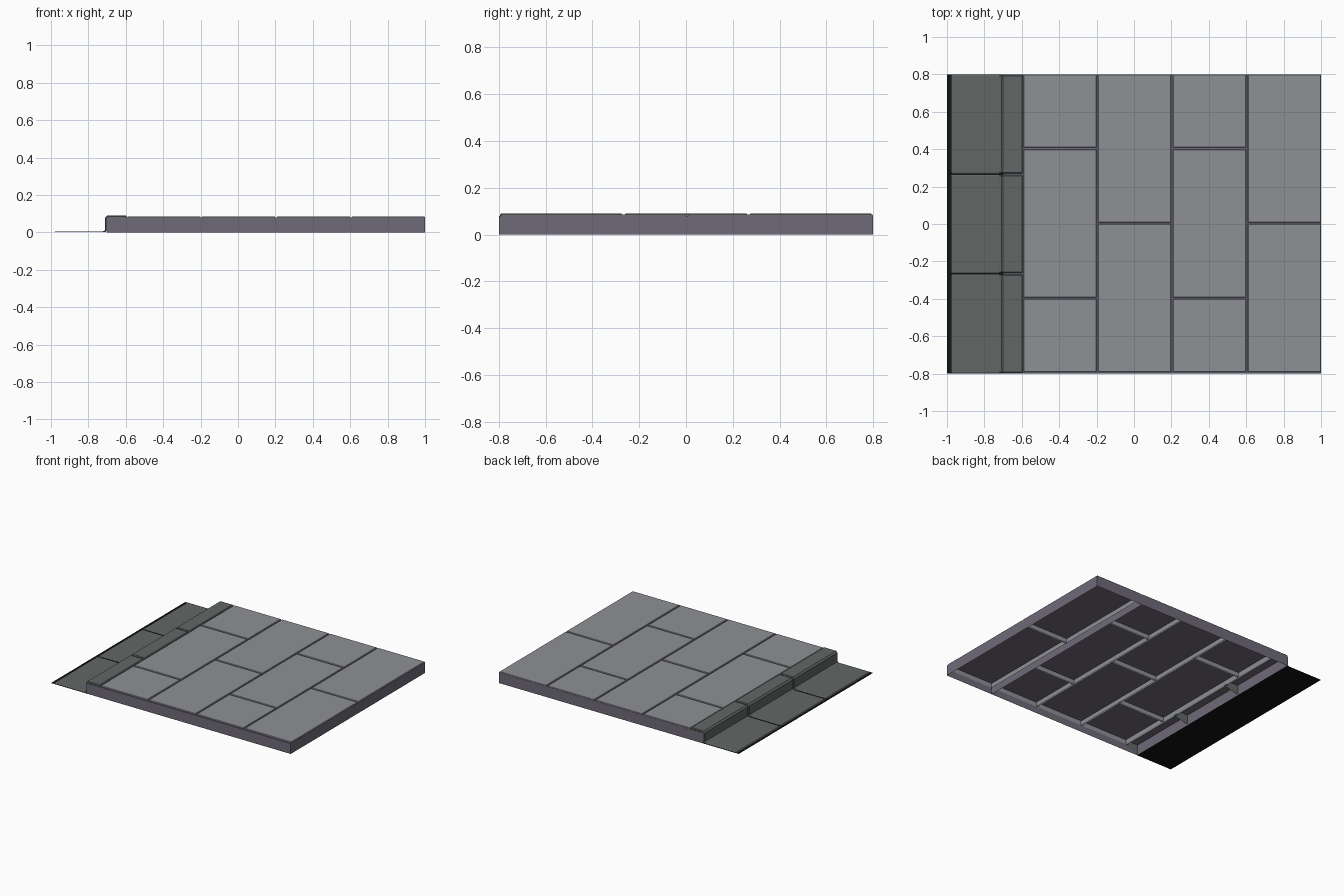
import bpy, bmesh

if "Cube" in bpy.data.objects:
    bpy.data.objects.remove(bpy.data.objects["Cube"])


def material(name, rgb):
    m = bpy.data.materials.new(name)
    m.diffuse_color = (*rgb, 1)
    m.use_nodes = True
    m.node_tree.nodes["Principled BSDF"].inputs["Base Color"].default_value = m.diffuse_color
    return m


PAVING = material("paving_grey", (0.27, 0.28, 0.30))
KERB = material("kerb_green_grey", (0.12, 0.135, 0.13))
BED = material("bed_purple_grey", (0.16, 0.145, 0.19))
DARK = material("dark_joint", (0.006, 0.006, 0.006))


def make(name, verts, faces, mat):
    me = bpy.data.meshes.new(name)
    me.from_pydata(verts, [], faces)
    me.materials.append(mat)
    ob = bpy.data.objects.new(name, me)
    bpy.context.collection.objects.link(ob)
    return ob


def ring(x0, x1, y0, y1, z):
    return [(x0, y0, z), (x1, y0, z), (x1, y1, z), (x0, y1, z)]


def shell(name, x0, x1, y0, y1, z0, z1, bevel, mat):
    # open-bottomed box, optionally with a chamfered top edge
    rings = [ring(x0, x1, y0, y1, z0), ring(x0, x1, y0, y1, z1 - bevel)]
    if bevel:
        rings.append(ring(x0 + bevel, x1 - bevel, y0 + bevel, y1 - bevel, z1))
    faces = []
    for r in range(len(rings) - 1):
        a, b = 4 * r, 4 * r + 4
        faces += [(a + i, a + (i + 1) % 4, b + (i + 1) % 4, b + i) for i in range(4)]
    top = 4 * (len(rings) - 1)
    faces.append((top, top + 1, top + 2, top + 3))
    return make(name, sum(rings, []), faces, mat)


# Hollow bed under the paving, with its lengthwise rib
shell("paving_bed", -0.70, 1.0, -0.8, 0.8, 0.0, 0.079, 0, BED)
make("bed_rib", [(0.6, -0.8, 0), (0.6, 0.8, 0), (0.6, 0.8, 0.079), (0.6, -0.8, 0.079)],
     [(0, 1, 2, 3)], BED)

# Staggered paving slabs with shallow skirts
GAP = 0.008
for c in range(4):
    x0 = -0.6 + 0.4 * c
    joints = [-0.8, -0.4, 0.4, 0.8] if c % 2 == 0 else [-0.8, 0.0, 0.8]
    for y0, y1 in zip(joints, joints[1:]):
        shell("paving_slab", x0 + GAP, x0 + 0.4 - 0.001, y0 + GAP, y1 - 0.001,
              0.045, 0.086, 0.003, PAVING)

# Dark strip beneath the gutter
make("gutter_bed", ring(-1.0, -0.70, -0.8, 0.8, 0.0), [(0, 1, 2, 3)], DARK)

# Kerb stones with gutter: one profile, chamfered at both ends
PROFILE = [(-0.982, 0.001), (-0.976, 0.006), (-0.722, 0.006), (-0.711, 0.012),
           (-0.711, 0.078), (-0.700, 0.090), (-0.600, 0.090), (-0.595, 0.085),
           (-0.595, 0.035)]
INNER = [(-0.976, 0.001), (-0.972, 0.003), (-0.718, 0.003), (-0.706, 0.010),
         (-0.706, 0.075), (-0.697, 0.085), (-0.603, 0.085), (-0.600, 0.081),
         (-0.600, 0.035)]
N = len(PROFILE)
for k in range(3):
    y0 = -0.8 + k * 1.6 / 3 + 0.004
    y1 = y0 + 1.6 / 3 - 0.008
    verts = []
    for prof, y in ((INNER, y0), (PROFILE, y0 + 0.006), (PROFILE, y1 - 0.006), (INNER, y1)):
        verts += [(x, y, z) for x, z in prof]
    faces = [(r * N + i, r * N + N + i, r * N + N + i + 1, r * N + i + 1)[::-1]
             for r in range(3) for i in range(N - 1)]
    # end caps reach down inside the hollow bed
    for base, y in ((0, y0), (3 * N, y1)):
        n = len(verts)
        verts += [(-0.700, y, 0.012), (-0.706, y, 0.001)]
        cap = tuple(range(base, base + N)) + (n, n + 1)
        faces.append(cap if base else cap[::-1])
    ob = make("kerb_stone", verts, faces, KERB)
    bm = bmesh.new()
    bm.from_mesh(ob.data)
    bmesh.ops.recalc_face_normals(bm, faces=bm.faces)
    if sum(f.normal.z * f.calc_area() for f in bm.faces) < 0:
        bmesh.ops.reverse_faces(bm, faces=bm.faces)
    bm.to_mesh(ob.data)
    bm.free()
